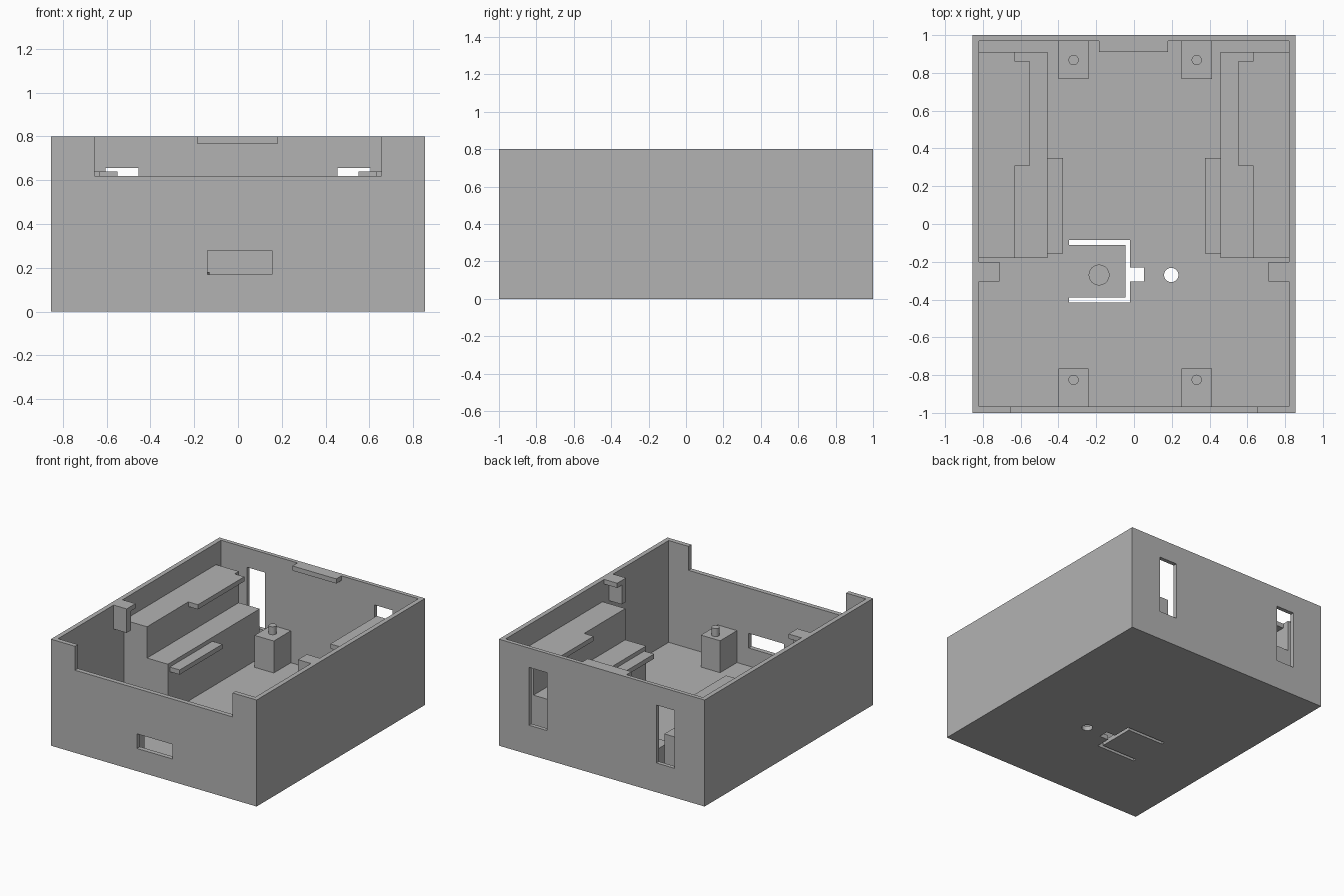
import bpy
from mathutils import Vector

cube = bpy.data.objects.get("Cube")
if cube:
    bpy.data.objects.remove(cube, do_unlink=True)

grey = bpy.data.materials.new("matte grey")
grey.use_nodes = True
grey.diffuse_color = (0.45, 0.45, 0.45, 1)
grey.node_tree.nodes["Principled BSDF"].inputs["Base Color"].default_value = (0.45, 0.45, 0.45, 1)


def box(name, xs, ys, zs):
    """Box between two limits on each axis."""
    low, high = (Vector(p) for p in zip(xs, ys, zs))
    bpy.ops.mesh.primitive_cube_add(size=1)
    obj = bpy.context.object
    obj.name = name
    for v in obj.data.vertices:
        v.co = [(a + b) / 2 + c * abs(b - a) for a, b, c in zip(low, high, v.co)]
    obj.data.materials.append(grey)
    return obj


def cylinder(name, x, y, radius, zs):
    bpy.ops.mesh.primitive_cylinder_add(
        vertices=32, radius=radius, depth=zs[1] - zs[0], location=(x, y, sum(zs) / 2))
    obj = bpy.context.object
    obj.name = name
    obj.data.materials.append(grey)
    bpy.ops.object.shade_smooth_by_angle()
    return obj


def cut(target, cutter):
    mod = target.modifiers.new("cut", 'BOOLEAN')
    mod.operation = 'DIFFERENCE'
    mod.solver = 'EXACT'
    mod.object = cutter
    bpy.context.view_layer.objects.active = target
    bpy.ops.object.modifier_apply(modifier=mod.name)
    bpy.data.objects.remove(cutter, do_unlink=True)


W, H, FLOOR = 0.855, 0.8, 0.035
IN_X, IN_FRONT, IN_BACK = 0.82, -0.965, 0.97
THROUGH = (-0.1, 0.1)

# Open-topped case with its front notch and front port
case = box("case_shell", (-W, W), (-1, 1), (0, H))
cut(case, box("cavity", (-IN_X, IN_X), (IN_FRONT, IN_BACK), (FLOOR, 1)))
cut(case, box("front_notch", (-0.655, 0.655), (-1.1, -0.9), (0.62, 1)))
cut(case, box("front_port", (-0.14, 0.155), (-1.1, -0.9), (0.17, 0.28)))

# Tall slots in the back wall
for s in (-1, 1):
    cut(case, box("back_slot", sorted((s * 0.455, s * 0.605)), (0.9, 1.1), (0.22, 0.655)))

# Flexible button cut from the floor, and a round floor hole
cut(case, box("button_gap_back", (-0.345, -0.03), (-0.11, -0.085), THROUGH))
cut(case, box("button_gap_front", (-0.345, -0.03), (-0.415, -0.39), THROUGH))
cut(case, box("button_gap_side", (-0.045, -0.02), (-0.415, -0.085), THROUGH))
cut(case, box("button_notch", (-0.03, 0.053), (-0.305, -0.23), THROUGH))
cut(case, cylinder("floor_hole", 0.197, -0.27, 0.038, THROUGH))
cylinder("button_boss", -0.185, -0.27, 0.055, (FLOOR, 0.18))

# Stepped side supports, their retaining plates and the lid clips
for s, side in ((-1, "right"), (1, "left")):
    def side_box(name, inner, outer, ys, zs):
        return box(f"{side}_{name}", sorted((s * inner, s * outer)), ys, zs)

    side_box("upper_step", 0.63, IN_X, (-0.18, 0.91), (FLOOR, 0.64))
    side_box("lower_step", 0.457, 0.63, (-0.18, 0.91), (FLOOR, 0.405))
    side_box("upper_plate", 0.55, 0.63, (0.31, 0.86), (0.605, 0.64))
    side_box("lower_plate", 0.375, 0.457, (-0.157, 0.35), (0.34, 0.375))
    side_box("clip_top", 0.712, IN_X, (-0.305, -0.2), (0.765, H))
    side_box("clip_post", 0.712, IN_X, (-0.305, -0.255), (0.62, 0.765))

# Lid ledge on the back wall
box("back_ledge", (-0.185, 0.18), (0.91, IN_BACK), (0.765, H))

# Four mounting blocks with pegs
for x, x_name in ((-0.32, "right"), (0.332, "left")):
    for ys, peg_y, y_name in (((IN_FRONT, -0.765), -0.825, "front"), ((0.768, IN_BACK), 0.868, "back")):
        box(f"{y_name}_{x_name}_block", (x - 0.08, x + 0.08), ys, (FLOOR, 0.275))
        cylinder(f"{y_name}_{x_name}_peg", x, peg_y, 0.027, (0.275, 0.335))
